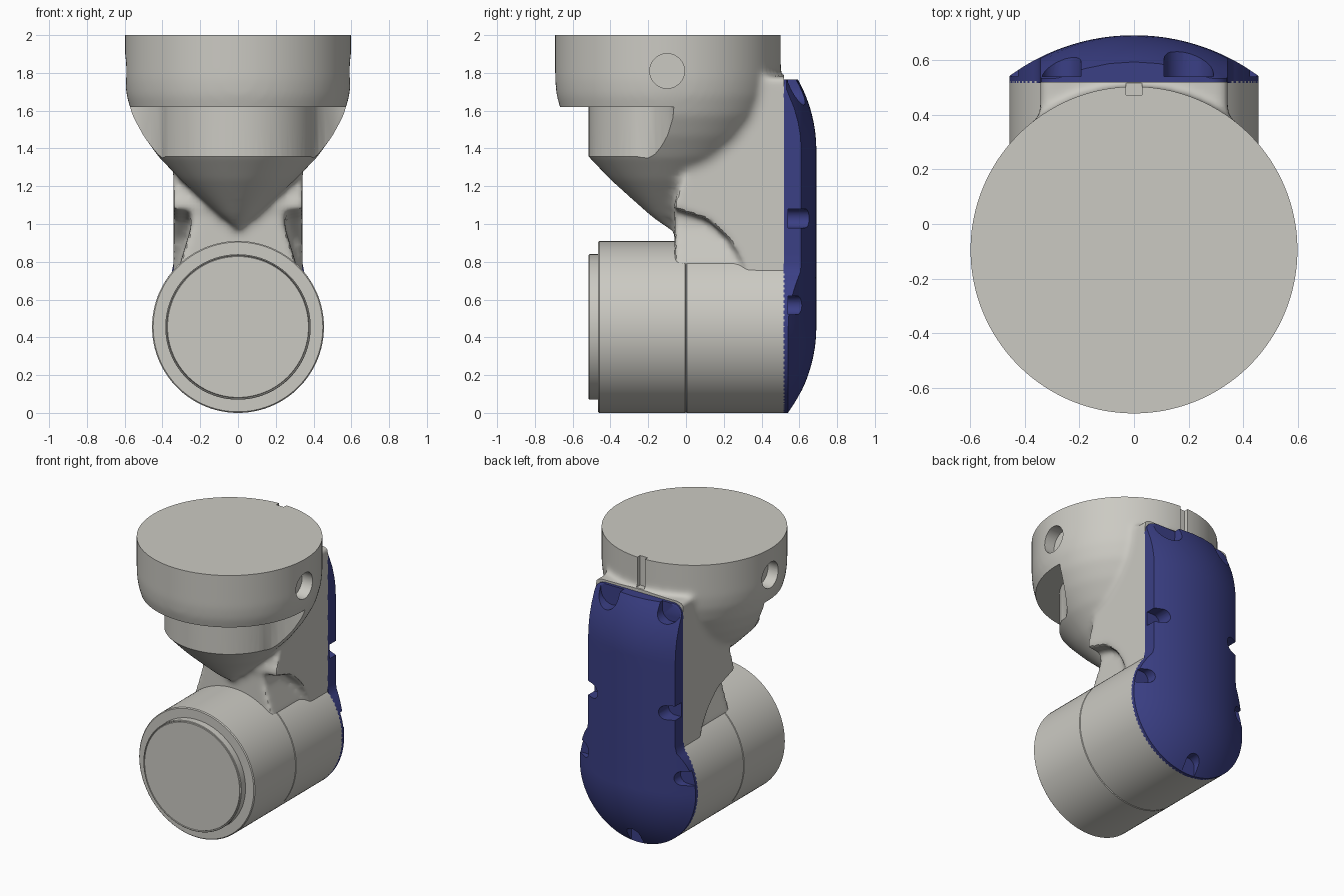
import bpy, bmesh, math
from mathutils import Vector

if "Cube" in bpy.data.objects:
    bpy.data.objects.remove(bpy.data.objects["Cube"])


def material(name, rgb):
    m = bpy.data.materials.new(name)
    m.diffuse_color = (*rgb, 1)
    m.use_nodes = True
    m.node_tree.nodes["Principled BSDF"].inputs["Base Color"].default_value = m.diffuse_color
    return m


GREY = material("warm_grey", (0.60, 0.59, 0.545))
BLUE = material("dark_blue", (0.043, 0.05, 0.235))


def make(name, bm, mat):
    bmesh.ops.remove_doubles(bm, verts=bm.verts, dist=1e-4)
    bmesh.ops.recalc_face_normals(bm, faces=bm.faces)
    me = bpy.data.meshes.new(name)
    bm.to_mesh(me)
    bm.free()
    ob = bpy.data.objects.new(name, me)
    bpy.context.collection.objects.link(ob)
    me.materials.append(mat)
    return ob


def select(obs):
    bpy.ops.object.select_all(action='DESELECT')
    for o in obs:
        o.select_set(True)
    bpy.context.view_layer.objects.active = obs[0]


def apply_mods(ob):
    select([ob])
    for m in list(ob.modifiers):
        bpy.ops.object.modifier_apply(modifier=m.name)


def smooth(ob, deg=32):
    select([ob])
    bpy.ops.object.shade_smooth_by_angle(angle=math.radians(deg))


def lathe(name, profile, place, mat=GREY, n=96):
    """Revolve (radius, height) points; place maps (u, v, height) to a position."""
    bm = bmesh.new()
    rings = []
    for r, h in profile:
        rings.append([bm.verts.new(place(r * math.cos(2 * math.pi * i / n),
                                         r * math.sin(2 * math.pi * i / n), h)) for i in range(n)])
    for a, b in zip(rings, rings[1:]):
        for i in range(n):
            j = (i + 1) % n
            bm.faces.new((a[i], a[j], b[j], b[i]))
    bmesh.ops.dissolve_degenerate(bm, dist=1e-5, edges=bm.edges)
    return make(name, bm, mat)


def prism(name, pts, axis, lo, hi, mat=GREY):
    """Extrude a 2D outline along an axis (X: pts are y,z; Y: x,z; Z: x,y)."""
    put = {'X': lambda p, h: (h, p[0], p[1]),
           'Y': lambda p, h: (p[0], h, p[1]),
           'Z': lambda p, h: (p[0], p[1], h)}[axis]
    bm = bmesh.new()
    a = [bm.verts.new(put(p, lo)) for p in pts]
    b = [bm.verts.new(put(p, hi)) for p in pts]
    bm.faces.new(a)
    bm.faces.new(b)
    for i in range(len(pts)):
        j = (i + 1) % len(pts)
        bm.faces.new((a[i], a[j], b[j], b[i]))
    return make(name, bm, mat)


def rect(x0, y0, x1, y1):
    return [(x0, y0), (x1, y0), (x1, y1), (x0, y1)]


def cut(ob, cutters):
    for c in cutters:
        m = ob.modifiers.new("cut", 'BOOLEAN')
        m.operation, m.solver, m.object = 'DIFFERENCE', 'EXACT', c
    apply_mods(ob)
    for c in cutters:
        bpy.data.objects.remove(c)


def along_y(u, v, h):
    return (u, h, 0.455 + v)


# Lower joint: two housings meeting at a seam, and a raised front disc
R = 0.455
lower = [
    lathe("rear_housing", [(0, 0.0), (R - .005, 0.0), (R, .004), (R, .522), (0, .522)], along_y),
    lathe("front_housing", [(0, 0.0), (R - .005, 0.0), (R, -.004), (R, -.459), (R - .006, -.465),
                            (0, -.465)], along_y),
    lathe("front_disc", [(0, -.46), (.385, -.46), (.385, -.512), (.382, -.515), (.379, -.515),
                         (.376, -.508), (.373, -.515), (0, -.515)], along_y),
]

# Upper body: bowl, arm and neck fused with soft fillets
bowl = lathe("upper_body", [(0, .97), (.1, 1.05), (.2, 1.14), (.305, 1.235), (.42, 1.355), (.5, 1.465),
                            (.56, 1.575), (.59, 1.68), (.598, 1.76), (.598, 2.12), (0, 2.12)],
             lambda u, v, h: (u, v - .095, h))
arm = prism("arm", [(.34, .5), (.31, .78), (.22, .93), (.1, 1.03), (-.07, 1.08), (-.03, 1.22),
                    (.36, 1.72), (.42, 1.78), (.62, 1.78), (.62, .5)], 'X', -.342, .342)
neck = prism("neck", [(-.31, .5), (.31, .5), (.31, .78), (.25, .98), (.24, 1.2),
                      (-.24, 1.2), (-.25, .98), (-.31, .78)], 'Y', -.06, .5)
select([bowl, arm, neck])
bpy.ops.object.join()
m = bowl.modifiers.new("fuse", 'REMESH')
m.mode, m.voxel_size = 'VOXEL', 0.018
m = bowl.modifiers.new("fillet", 'SMOOTH')
m.factor, m.iterations = 0.5, 12
apply_mods(bowl)

# Crisp cuts in the upper body: top, back, front shelf, back slot, side bores
a_end = math.asin(.385 / .42)
half = [(.42 * math.sin(a_end * i / 14), -.095 - .42 * math.cos(a_end * i / 14)) for i in range(15)]
half += [(.40, -.2), (.425, -.163), (.459, -.13), (.505, -.095), (.55, -.07), (.66, -.04), (.66, -.9)]
shelf = half + [(-x, y) for x, y in reversed(half[1:])]
circle = [(-.1 + .092 * math.cos(i * math.pi / 20), 1.81 + .092 * math.sin(i * math.pi / 20))
          for i in range(40)]
cut(bowl, [
    prism("c_top", rect(-1, -1, 1, 1), 'Z', 2.0, 2.5),
    prism("c_back", rect(-1, .52, 1, 1), 'Z', .2, 2.5),
    prism("c_shelf", shelf, 'Z', 1.22, 1.62),
    prism("c_slot", rect(-.03, .472, .03, .8), 'Z', 1.79, 2.4),
    prism("c_bore_r", circle, 'X', .51, .9),
    prism("c_bore_l", circle, 'X', -.9, -.51),
])

# Rear cover: keyhole outline with a domed back
ZTOP, W, SPINE = 1.765, .342, (.455, 1.39)
a0 = math.acos(W / R) - .03
right = [(R * math.sin(t), .455 - R * math.cos(t))
         for t in ((math.pi / 2 + a0) * i / 36 for i in range(37))]
right += [(W, .79 + (1.69 - .79) * i / 12) for i in range(13)]
right += [(W - .07 + .07 * math.cos(t), ZTOP - .07 + .07 * math.sin(t))
          for t in (math.pi / 2 * i / 6 for i in range(1, 7))]
right += [(.18, ZTOP), (.09, ZTOP), (0, ZTOP)]
outline = right + [(-x, z) for x, z in reversed(right[1:-1])]


def dome(r):
    return max(.69 - (.77 - math.sqrt(.77 ** 2 - r * r)), .532)


bm = bmesh.new()
base = [bm.verts.new((x, .515, z)) for x, z in outline]
bm.faces.new(base)
prev, STEPS, n = base, 12, len(outline)
for k in range(STEPS + 1):
    t = 1 - k / STEPS
    ring = []
    for x, z in outline:
        s = min(max(z, SPINE[0]), SPINE[1])
        p = Vector((x, z - s)) * t
        ring.append(bm.verts.new((p.x, dome(p.length), s + p.y)))
    for i in range(n):
        j = (i + 1) % n
        bm.faces.new((prev[i], prev[j], ring[j], ring[i]))
    prev = ring
cover = make("rear_cover", bm, BLUE)


def pocket(x, z, r, dx, dz):
    """Screw pocket: a round-ended slot open towards (dx, dz)."""
    a = math.atan2(dz, dx)
    pts = [(x + r * math.cos(a + math.pi / 2 + math.pi * i / 12),
            z + r * math.sin(a + math.pi / 2 + math.pi * i / 12)) for i in range(13)]
    pts += [(pts[-1][0] + .3 * dx, pts[-1][1] + .3 * dz), (pts[0][0] + .3 * dx, pts[0][1] + .3 * dz)]
    return prism("c_pocket", pts, 'Y', .54, .85, BLUE)


cutters = [pocket(.2, 1.72, .09, 0, 1), pocket(-.265, 1.71, .072, 0, 1), pocket(0, .07, .052, 0, -1)]
for s in (1, -1):
    cutters += [pocket(s * .29, 1.03, .05, s, 0), pocket(s * .385, .57, .05, s, 0)]
cut(cover, cutters)

for ob in lower + [bowl, cover]:
    smooth(ob)
